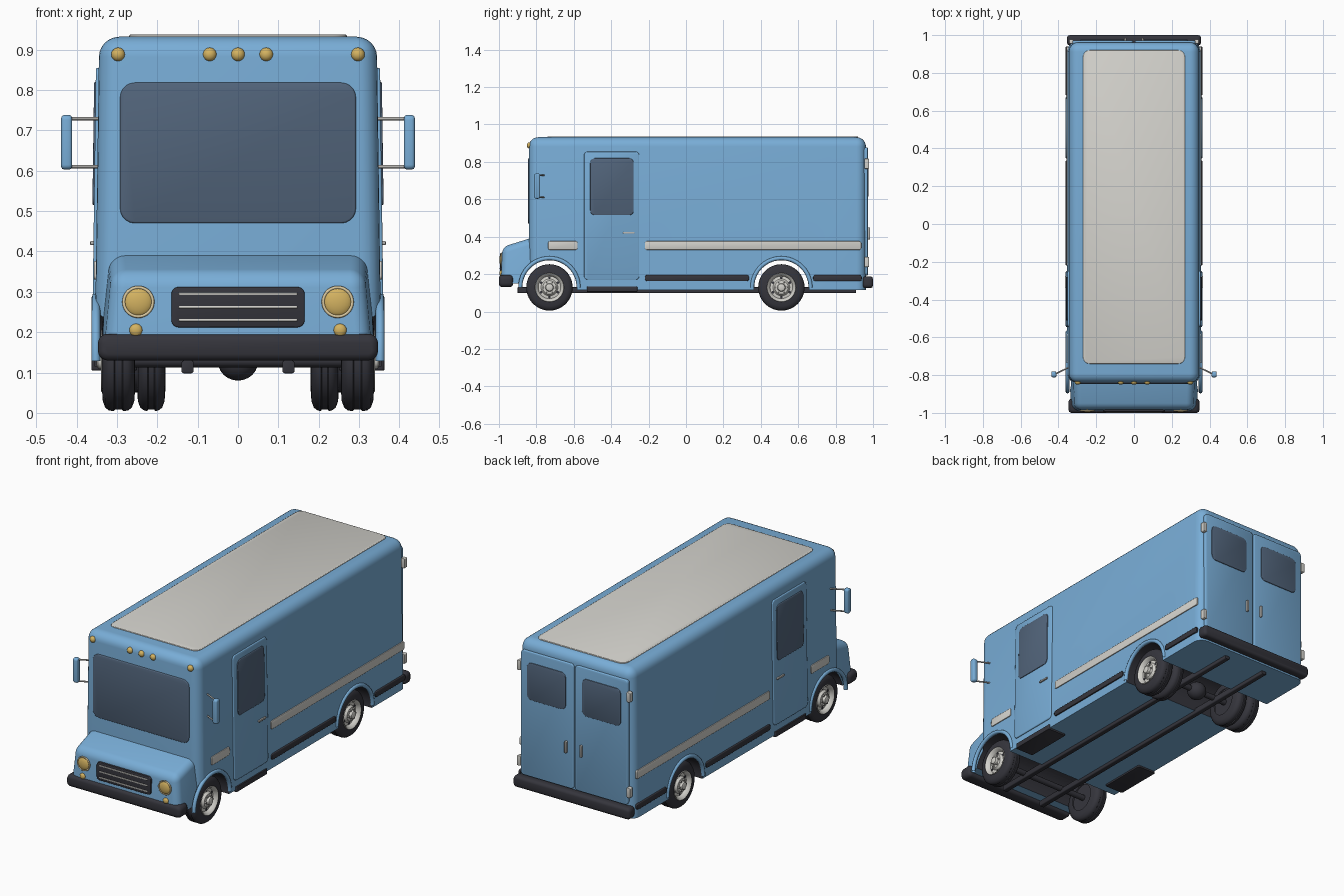
import bpy, bmesh, math
from mathutils import Vector, Matrix

if "Cube" in bpy.data.objects:
    bpy.data.objects.remove(bpy.data.objects["Cube"])


def material(name, rgb):
    m = bpy.data.materials.new(name)
    m.diffuse_color = (*rgb, 1)
    m.use_nodes = True
    m.node_tree.nodes["Principled BSDF"].inputs["Base Color"].default_value = m.diffuse_color
    return m


BLUE = material("body_blue", (0.19, 0.42, 0.68))
GLASS = material("window_glass", (0.085, 0.13, 0.20))
DARK = material("dark_rubber", (0.036, 0.036, 0.046))
PALE = material("pale_grey", (0.66, 0.65, 0.61))
METAL = material("trim_metal", (0.48, 0.47, 0.45))
AMBER = material("amber_lamp", (0.66, 0.45, 0.12))
CREAM = material("lamp_ring", (0.72, 0.60, 0.36))

WHEEL_Y = (-0.73, 0.51)
WHEEL_Z = 0.129


def side(z):
    """Half width of the slightly tapering body at height z."""
    return 0.357 - 0.014 * z


def finish(name, bm, mat, mirror=False, angle=None):
    bmesh.ops.recalc_face_normals(bm, faces=bm.faces)
    for f in bm.faces:
        f.smooth = True
    me = bpy.data.meshes.new(name)
    bm.to_mesh(me)
    bm.free()
    me.materials.append(mat)
    if angle:
        me.set_sharp_from_angle(angle=math.radians(angle))
    ob = bpy.data.objects.new(name, me)
    bpy.context.collection.objects.link(ob)
    if mirror:
        ob.modifiers.new("mirror", "MIRROR").use_mirror_merge = False
    return ob


def box(lo, hi):
    bm = bmesh.new()
    bmesh.ops.create_cube(bm, size=1)
    lo, hi = Vector(lo), Vector(hi)
    for v in bm.verts:
        v.co = Vector([(a + b) / 2 + c * (b - a) for a, b, c in zip(lo, hi, v.co)])
    return bm


def bevel(bm, edges, offset, segments):
    bmesh.ops.bevel(bm, geom=edges, offset=offset, segments=segments, profile=0.5,
                    affect="EDGES", clamp_overlap=True)


def plate(name, axis, lo, hi, mat, r=0.02, edge=0.003, mirror=False, follow=False, angle=None):
    """Rounded rectangular plate facing along an axis; follow = lies on the body side."""
    bm = box(lo, hi)
    along = lambda e: abs((e.verts[0].co - e.verts[1].co).normalized()[axis]) > 0.9
    bevel(bm, [e for e in bm.edges if along(e)], r, 5)
    bm.normal_update()
    rim = [e for e in bm.edges if
           sum(abs(f.normal[axis]) > 0.9 for f in e.link_faces) == 1]
    bevel(bm, rim, edge, 2)
    if follow:
        for v in bm.verts:
            v.co.x += side(v.co.z)
    return finish(name, bm, mat, mirror, angle)


def lathe(name, profile, y, z, mat, mirror=True, seg=40, angle=35):
    """Revolve (x, radius) points about an axis parallel to x."""
    bm = bmesh.new()
    rings = []
    for x, r in profile:
        rings.append([bm.verts.new((x, y + r * math.cos(2 * math.pi * i / seg),
                                    z + r * math.sin(2 * math.pi * i / seg))) for i in range(seg)])
    for a, b in zip(rings, rings[1:]):
        for i in range(seg):
            j = (i + 1) % seg
            bm.faces.new((a[i], a[j], b[j], b[i]))
    bmesh.ops.remove_doubles(bm, verts=bm.verts, dist=1e-5)
    return finish(name, bm, mat, mirror, angle)


def ball(name, c, s, mat, mirror=False):
    bm = bmesh.new()
    bmesh.ops.create_uvsphere(bm, u_segments=24, v_segments=12, radius=1,
                              matrix=Matrix.Translation(c) @ Matrix.Diagonal((*s, 1)))
    return finish(name, bm, mat, mirror)


def rod(name, a, b, r, mat, mirror=False):
    a, b = Vector(a), Vector(b)
    d = b - a
    bm = bmesh.new()
    m = Matrix.Translation((a + b) / 2) @ d.to_track_quat("Z", "Y").to_matrix().to_4x4()
    bmesh.ops.create_cone(bm, cap_ends=True, segments=14, radius1=r, radius2=r,
                          depth=d.length, matrix=m)
    return finish(name, bm, mat, mirror, 40)


def ring(name, c, axis, R, r, mat, a0=0, a1=2 * math.pi, mirror=False):
    """Torus or part of one around the x axis (0) or the y axis (1)."""
    bm = bmesh.new()
    rows, n = [], 36
    for i in range(n + 1):
        t = a0 + (a1 - a0) * i / n
        row = []
        for k in range(8):
            p = k * math.pi / 4
            u, w, h = (R + r * math.cos(p)) * math.cos(t), (R + r * math.cos(p)) * math.sin(t), r * math.sin(p)
            off = (h, u, w) if axis == 0 else (u, h, w)
            row.append(bm.verts.new(Vector(c) + Vector(off)))
        rows.append(row)
    for p, q in zip(rows, rows[1:]):
        for k in range(8):
            bm.faces.new((p[k], p[(k + 1) % 8], q[(k + 1) % 8], q[k]))
    bmesh.ops.remove_doubles(bm, verts=bm.verts, dist=1e-6)
    return finish(name, bm, mat, mirror)


def shell(name, bm, radius):
    """Round everything but the floor edges, then cut dark wheel wells."""
    low = min(v.co.z for v in bm.verts) + 0.01
    bevel(bm, [e for e in bm.edges if max(v.co.z for v in e.verts) > low], radius, 6)
    ob = finish(name, bm, BLUE)
    cutters = []
    for y in WHEEL_Y:
        c = rod("wheel_well_cutter", (-0.6, y, WHEEL_Z), (0.6, y, WHEEL_Z), 0.147, DARK)
        c.data.clear_geometry()
        b = bmesh.new()
        bmesh.ops.create_cone(b, cap_ends=True, segments=48, radius1=0.147, radius2=0.147, depth=1.2,
                              matrix=Matrix.Translation((0, y, WHEEL_Z)) @ Matrix.Rotation(math.pi / 2, 4, "Y"))
        b.to_mesh(c.data)
        b.free()
        c.hide_render = True
        m = ob.modifiers.new("well", "BOOLEAN")
        m.operation, m.solver, m.object = "DIFFERENCE", "EXACT", c
        cutters.append(c)
    dg = bpy.context.evaluated_depsgraph_get()
    me = bpy.data.meshes.new_from_object(ob.evaluated_get(dg))
    ob.modifiers.clear()
    ob.data = me
    me.materials.clear()
    me.materials.append(BLUE)
    me.materials.append(DARK)
    for p in me.polygons:
        p.use_smooth = True
        near = min(math.hypot(p.center.y - y, p.center.z - WHEEL_Z) for y in WHEEL_Y)
        p.material_index = int(0.13 < near < 0.149 and abs(p.normal.x) < 0.3)
    me.set_sharp_from_angle(angle=math.radians(35))
    for c in cutters:
        bpy.data.objects.remove(c)


# Main body and hood
bm = box((-1, -0.84, 0.115), (1, 0.962, 0.932))
for v in bm.verts:
    v.co.x *= side(v.co.z)
shell("body", bm, 0.05)
bm = box((-1, -0.99, 0.15), (1, -0.79, 1))
for v in bm.verts:
    front, top = v.co.y < -0.9, v.co.z > 0.5
    v.co.x *= (0.312 if top else 0.33) if front else (0.318 if top else 0.345)
    if top:
        v.co.z = 0.345 if front else 0.405
        v.co.y += 0.008 if front else 0
shell("hood", bm, 0.035)

# Roof panel and front glass
plate("roof_panel", 2, (-0.27, -0.74, 0.92), (0.27, 0.92, 0.937), PALE, 0.035, 0.003)
plate("windshield", 1, (-0.292, -0.846, 0.47), (0.292, -0.83, 0.818), GLASS, 0.036, 0.004)

# Grille, bumpers and lamps
plate("grille", 1, (-0.165, -0.994, 0.212), (0.165, -0.97, 0.312), DARK, 0.018, 0.003)
for z in (0.23, 0.262, 0.295):
    plate("grille_bar", 1, (-0.147, -0.998, z - 0.003), (0.147, -0.985, z + 0.003), PALE, 0.002, 0.001)
plate("front_bumper", 1, (-0.347, -1, 0.13), (0.347, -0.925, 0.196), DARK, 0.024, 0.016, angle=50)
plate("rear_bumper", 1, (-0.355, 0.945, 0.125), (0.355, 1, 0.188), DARK, 0.02, 0.014, angle=50)
ball("headlights", (0.247, -0.984, 0.275), (0.036, 0.014, 0.036), AMBER, True)
ring("headlight_rings", (0.247, -0.988, 0.275), 1, 0.036, 0.004, CREAM, mirror=True)
ball("turn_lamps", (0.253, -0.988, 0.205), (0.016, 0.01, 0.016), AMBER, True)
for x in (-0.297, -0.07, 0, 0.07, 0.297):
    ball("roof_marker_lamp", (x, -0.836, 0.888), (0.017, 0.015, 0.017), AMBER)

# Side doors, stripes, rub strips and steps
plate("side_doors", 0, (-0.01, -0.545, 0.17), (0.007, -0.25, 0.855), BLUE, 0.02, 0.004, True, True)
plate("side_door_windows", 0, (0, -0.512, 0.515), (0.011, -0.28, 0.82), GLASS, 0.025, 0.003, True, True)
plate("side_door_handles", 0, (0, -0.337, 0.416), (0.015, -0.275, 0.426), METAL, 0.004, 0.002, True, True)
for y0, y1 in ((-0.737, -0.58), (-0.22, 0.937)):
    plate("side_stripes", 0, (-0.005, y0, 0.33), (0.005, y1, 0.376), PALE, 0.01, 0.002, True, True)
for y0, y1 in ((-0.22, 0.337), (0.68, 0.94)):
    plate("rub_strips", 0, (-0.005, y0, 0.163), (0.007, y1, 0.195), DARK, 0.012, 0.003, True, True)
plate("door_steps", 2, (0.25, -0.53, 0.105), (0.363, -0.26, 0.134), DARK, 0.008, 0.003, True, angle=40)

# Mirrors
plate("mirrors", 0, (0.411, -0.812, 0.603), (0.438, -0.78, 0.738), BLUE, 0.012, 0.007, True)
for z in (0.61, 0.729):
    rod("mirror_arms", (0.34, -0.757, z), (0.42, -0.795, z), 0.004, METAL, True)

# Rear doors with windows, hinges and handles
plate("rear_doors", 1, (0.004, 0.95, 0.192), (0.325, 0.972, 0.878), BLUE, 0.018, 0.004, True)
plate("rear_windows", 1, (0.05, 0.965, 0.615), (0.285, 0.976, 0.82), GLASS, 0.028, 0.003, True)
plate("rear_handles", 1, (0.04, 0.968, 0.385), (0.052, 0.985, 0.45), METAL, 0.004, 0.002, True)
for z in (0.265, 0.79):
    plate("rear_hinges", 1, (0.322, 0.955, z - 0.027), (0.344, 0.978, z + 0.027), PALE, 0.005, 0.002, True)

# Underbody rails, axles and differential
plate("frame_rails", 1, (0.11, -0.9, 0.098), (0.14, 0.91, 0.13), DARK, 0.006, 0.002, True, angle=40)
for y in WHEEL_Y:
    rod("axle", (-0.3, y, WHEEL_Z), (0.3, y, WHEEL_Z), 0.016, DARK)
ball("differential", (0, 0.51, 0.128), (0.05, 0.05, 0.048), DARK)


# Wheels: single at the front, paired at the rear
def tyre(name, x0, x1, y):
    w = x1 - x0
    half = [(0, 0.072), (0.002, 0.1), (0.008, 0.116), (0.018, 0.1235), (w * 0.36, 0.124), (w * 0.4, 0.12)]
    prof = [(x0 + a, r) for a, r in half] + [(x1 - a, r) for a, r in reversed(half)]
    lathe(name, prof, y, WHEEL_Z, DARK, angle=50)


for y, label in zip(WHEEL_Y, ("front", "rear")):
    x1 = 0.337
    tyre(label + "_tyres", 0.255, x1, y)
    if label == "rear":
        tyre("rear_inner_tyres", 0.18, 0.25, y)
    lathe("inner_hub_" + label, [(0.19 if label == "rear" else 0.265, 0), (0.19 if label == "rear" else 0.265, 0.078),
                                 (0.3, 0.078)], y, WHEEL_Z, DARK)
    lathe(label + "_rims", [(x1 - 0.01, 0.08), (x1 + 0.003, 0.076), (x1 - 0.002, 0.068), (x1 - 0.02, 0.06),
                            (x1 - 0.018, 0.045), (x1 - 0.006, 0.036), (x1 - 0.004, 0.022), (x1 + 0.01, 0.019),
                            (x1 + 0.013, 0.012), (x1 + 0.013, 0)], y, WHEEL_Z, PALE)
    for i in range(6):
        a = i * math.pi / 3
        dy, dz = math.cos(a), math.sin(a)
        rod("wheel_nuts", (x1 - 0.01, y + 0.029 * dy, WHEEL_Z + 0.029 * dz),
            (x1 + 0.003, y + 0.029 * dy, WHEEL_Z + 0.029 * dz), 0.005, METAL, True)
        a += math.pi / 6
        dy, dz = math.cos(a), math.sin(a)
        rod("rim_holes", (x1 - 0.03, y + 0.052 * dy, WHEEL_Z + 0.052 * dz),
            (x1 - 0.017, y + 0.052 * dy, WHEEL_Z + 0.052 * dz), 0.007, DARK, True)
    # Arch lip around each wheel opening
    ring(label + "_arch_lips", (side(0.2) - 0.002, y, WHEEL_Z), 0, 0.156, 0.011, BLUE, 0, math.pi, True)
